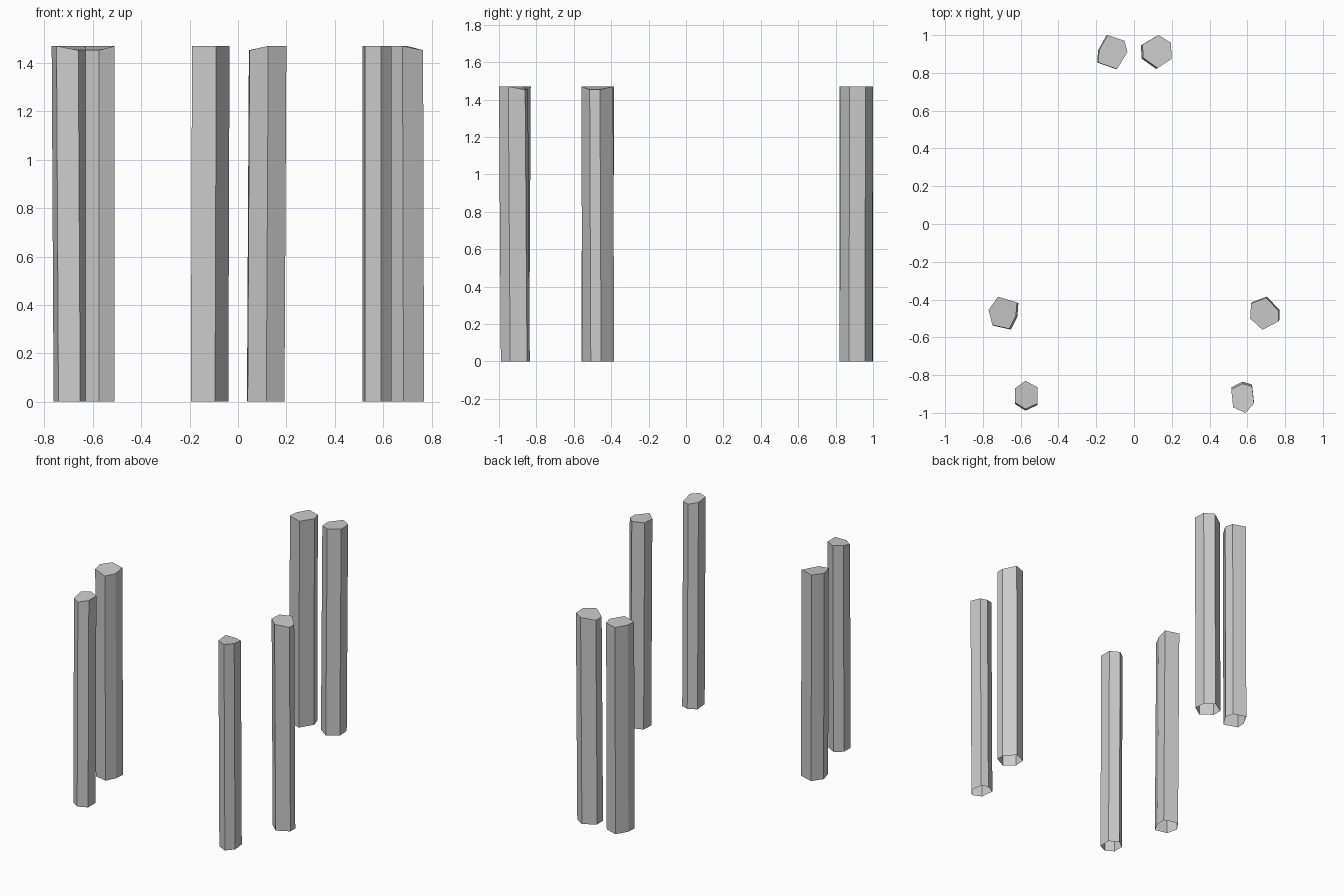
import bpy, bmesh

if "Cube" in bpy.data.objects:
    bpy.data.objects.remove(bpy.data.objects["Cube"])

TOP, LOW = 1.47, 1.453

stone = bpy.data.materials.new("light_grey")
stone.diffuse_color = (0.6, 0.6, 0.6, 1)
stone.use_nodes = True
stone.node_tree.nodes["Principled BSDF"].inputs["Base Color"].default_value = stone.diffuse_color


def post(name, outline, low, shift):
    """Rough six-sided post, open underneath, with a slightly chipped cap."""
    bm = bmesh.new()
    bottom = [bm.verts.new((x + shift[0], y + shift[1], 0)) for x, y in outline]
    top = [bm.verts.new((x, y, LOW if i in low else TOP))
           for i, (x, y) in enumerate(outline)]
    for i in range(6):
        j = (i + 1) % 6
        bm.faces.new((bottom[i], bottom[j], top[j], top[i]))
    bm.faces.new(top)
    bmesh.ops.recalc_face_normals(bm, faces=bm.faces)
    mesh = bpy.data.meshes.new(name)
    bm.to_mesh(mesh)
    bm.free()
    mesh.materials.append(stone)
    bpy.context.collection.objects.link(bpy.data.objects.new(name, mesh))


# Back pair
post("back_left_post", [(-.14, 1), (-.05, .97), (-.035, .91), (-.09, .82),
                        (-.19, .855), (-.185, .92)], (), (-.005, 0))
post("back_right_post", [(.13, 1), (.195, .96), (.2, .875), (.125, .825),
                         (.048, .88), (.045, .95)], (4, 5), (-.008, -.004))
# Middle pair
post("middle_left_post", [(-.72, -.385), (-.62, -.415), (-.625, -.485), (-.66, -.555),
                          (-.75, -.535), (-.77, -.455)], (2, 3), (.008, -.004))
post("middle_right_post", [(.7, -.39), (.765, -.46), (.765, -.515), (.68, -.56),
                           (.615, -.5), (.62, -.42)], (1, 2), (.004, .006))
# Front pair
post("front_left_post", [(-.575, -.83), (-.51, -.865), (-.51, -.95), (-.575, -.98),
                         (-.63, -.945), (-.63, -.87)], (3, 4), (0, -.008))
post("front_right_post", [(.575, -.845), (.625, -.86), (.635, -.95), (.59, -1),
                          (.525, -.97), (.515, -.875)], (0, 1), (0, .01))
